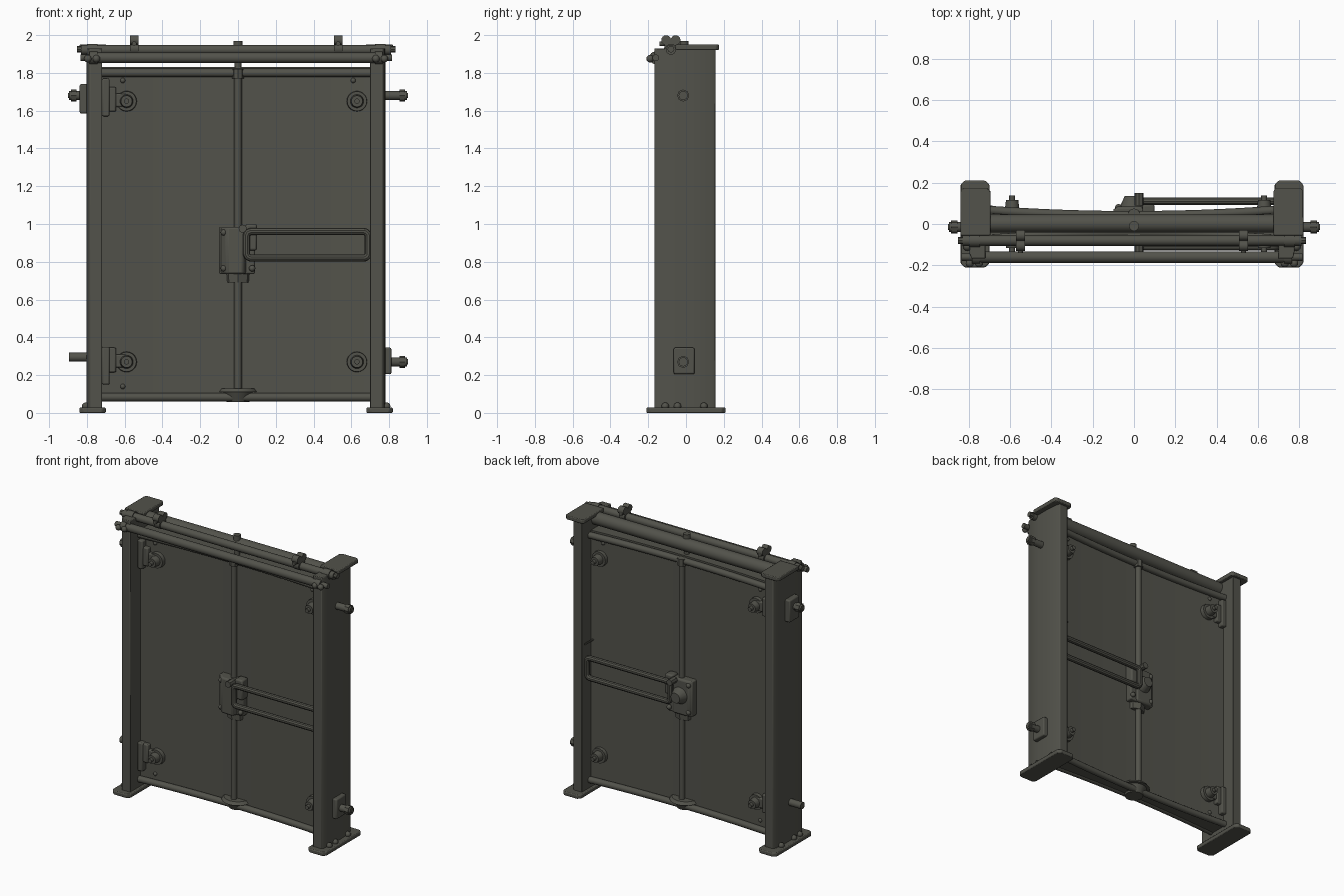
import bpy, bmesh, math
from mathutils import Vector

if "Cube" in bpy.data.objects:
    bpy.data.objects.remove(bpy.data.objects["Cube"])

mat = bpy.data.materials.new("dark_olive_grey")
mat.diffuse_color = (0.085, 0.085, 0.070, 1)
mat.use_nodes = True
mat.node_tree.nodes["Principled BSDF"].inputs["Base Color"].default_value = mat.diffuse_color
CX = -0.01  # mirror line of the frame


def finish(name, bm, bevel=0.0):
    bmesh.ops.recalc_face_normals(bm, faces=bm.faces)
    me = bpy.data.meshes.new(name)
    bm.to_mesh(me)
    bm.free()
    ob = bpy.data.objects.new(name, me)
    bpy.context.collection.objects.link(ob)
    me.materials.append(mat)
    if bevel:
        m = ob.modifiers.new("bevel", 'BEVEL')
        m.width, m.segments, m.limit_method = bevel, 2, 'ANGLE'
    bpy.ops.object.select_all(action='DESELECT')
    ob.select_set(True)
    bpy.context.view_layer.objects.active = ob
    bpy.ops.object.shade_smooth_by_angle(angle=math.radians(35))
    return ob


def prism(name, pts, z0, z1, bevel=0.0):
    bm = bmesh.new()
    lo = [bm.verts.new((x, y, z0)) for x, y in pts]
    hi = [bm.verts.new((x, y, z1)) for x, y in pts]
    n = len(pts)
    bm.faces.new(lo)
    bm.faces.new(hi)
    for i in range(n):
        j = (i + 1) % n
        bm.faces.new((lo[i], lo[j], hi[j], hi[i]))
    return finish(name, bm, bevel)


def box(name, x0, x1, y0, y1, z0, z1, bevel=0.0):
    return prism(name, [(x0, y0), (x1, y0), (x1, y1), (x0, y1)], z0, z1, bevel)


def rod(name, a, b, r, r2=None, n=16):
    a, b = Vector(a), Vector(b)
    d = b - a
    bm = bmesh.new()
    bmesh.ops.create_cone(bm, cap_ends=True, segments=n, radius1=r,
                          radius2=r if r2 is None else r2, depth=d.length)
    bm.transform(d.to_track_quat('Z', 'Y').to_matrix().to_4x4())
    bmesh.ops.translate(bm, verts=bm.verts, vec=(a + b) / 2)
    return finish(name, bm)


def ball(name, p, r):
    bm = bmesh.new()
    bmesh.ops.create_uvsphere(bm, u_segments=12, v_segments=8, radius=r)
    bmesh.ops.translate(bm, verts=bm.verts, vec=p)
    return finish(name, bm)


def loft(name, xs, section):
    bm = bmesh.new()
    rings = [[bm.verts.new((x, y, z)) for y, z in section(x)] for x in xs]
    n = len(rings[0])
    bm.faces.new(rings[0])
    bm.faces.new(rings[-1])
    for a, b in zip(rings, rings[1:]):
        for i in range(n):
            j = (i + 1) % n
            bm.faces.new((a[i], a[j], b[j], b[i]))
    return finish(name, bm)


def loop_tube(name, pts, r, n=10):
    """Closed tube around a flat loop lying in the xz plane."""
    bm = bmesh.new()
    rings = []
    m = len(pts)
    for i, p in enumerate(pts):
        t = (Vector(pts[(i + 1) % m]) - Vector(pts[i - 1])).normalized()
        side = t.cross(Vector((0, 1, 0)))
        rings.append([bm.verts.new(Vector(p) + r * (math.cos(k * math.tau / n) * side
                      + math.sin(k * math.tau / n) * Vector((0, 1, 0)))) for k in range(n)])
    for i in range(m):
        a, b = rings[i], rings[(i + 1) % m]
        for k in range(n):
            bm.faces.new((a[k], a[(k + 1) % n], b[(k + 1) % n], b[k]))
    return finish(name, bm)


# Door panel, slightly flared to both ends
xs = [CX + 0.715 * i / 14 for i in range(-14, 15)]


def half_thickness(x):
    return 0.028 + 0.027 * (abs(x - CX) / 0.715) ** 2


def panel_section(x):
    t = half_thickness(x)
    return [(-t, 0.07), (t, 0.07), (t, 1.83), (-t, 1.83)]


loft("door_panel", xs, panel_section)

# Tubular rails along top and bottom of each face, and the upright poles
for s, face in ((-1, "front"), (1, "back")):
    for part, zc in (("top_rail", 1.80), ("bottom_rail", 0.083)):
        def rail_section(x):
            y = s * (half_thickness(x) + 0.013)
            return [(y + 0.022 * math.cos(k * math.tau / 12), zc + 0.022 * math.sin(k * math.tau / 12))
                    for k in range(12)]
        loft(face + "_" + part, xs, rail_section)
    rod(face + "_pole", (0, s * 0.045, 0.11), (0, s * 0.045, 1.80), 0.02)
    rod(face + "_pole_collar", (0, s * 0.045, 1.77), (0, s * 0.045, 1.82), 0.031, n=8)

# Side posts, feet and caps
for s, side in ((-1, "left"), (1, "right")):
    def X(v):
        return CX + s * v
    prof = [(0.71, -0.168), (0.775, -0.168), (0.785, -0.15), (0.792, -0.05), (0.792, 0.04),
            (0.785, 0.13), (0.775, 0.155), (0.71, 0.155)]
    prism(side + "_post", [(X(a), b) for a, b in prof], 0.02, 1.93, 0.004)
    foot = [(0.69, -0.19), (0.71, -0.21), (0.81, -0.21), (0.83, -0.19),
            (0.83, 0.19), (0.81, 0.21), (0.71, 0.21), (0.69, 0.19)]
    prism(side + "_foot", [(X(a), b) for a, b in foot], 0, 0.028, 0.006)
    cap = [(0.685, -0.055), (0.83, -0.055), (0.83, 0.16), (0.815, 0.175), (0.70, 0.175), (0.685, 0.16)]
    prism(side + "_cap", [(X(a), b) for a, b in cap], 1.922, 1.95, 0.005)
    for y in (-0.11, -0.045, 0.095):
        ball(side + "_foot_bolt", (X(0.797), y, 0.035), 0.02)
    # Collars and bolts holding the overhead tubes
    rod(side + "_tube_collar", (X(0.735), -0.08, 1.922), (X(0.79), -0.08, 1.922), 0.032)
    rod(side + "_tube_collar", (X(0.735), -0.16, 1.88), (X(0.775), -0.16, 1.88), 0.034)
    rod(side + "_clamp_bolt", (X(0.75), -0.16, 1.88), (X(0.825), -0.16, 1.88), 0.018)
    for v in (0.74, 0.785):
        ball(side + "_clamp_knob", (X(v), -0.19, 1.875), 0.02)
    rod(side + "_tube_end", (X(0.80), -0.08, 1.925), (X(0.843), -0.08, 1.925), 0.018, n=8)

# Wide header tube, two front tubes and the loop clips
rod("header_tube", (CX - 0.715, 0.003, 1.897), (CX + 0.715, 0.003, 1.897), 0.044, n=24)
rod("rear_overhead_tube", (CX - 0.82, -0.08, 1.922), (CX + 0.82, -0.08, 1.922), 0.026, n=20)
rod("front_overhead_tube", (CX - 0.76, -0.16, 1.88), (CX + 0.76, -0.16, 1.88), 0.028, n=20)
for x in (-0.55, 0.53):
    rod("tube_clip", (x - 0.022, -0.08, 1.93), (x + 0.022, -0.08, 1.93), 0.036)
    for y in (-0.105, -0.055):
        rod("clip_ear", (x - 0.022, y, 1.973), (x + 0.022, y, 1.973), 0.026)
    rod("clip_pin", (x, -0.14, 1.955), (x, -0.03, 1.955), 0.012)

# Pivot through the header, and the boss under the poles
rod("top_pivot", (0, -0.01, 1.82), (0, -0.01, 1.95), 0.018)
rod("pivot_cap", (0, -0.01, 1.935), (0, -0.01, 1.97), 0.024)
rod("pole_boss", (0, 0, 0.058), (0, 0, 0.112), 0.06, 0.085)
rod("pole_flange", (0, 0, 0.11), (0, 0, 0.13), 0.105, 0.09, 20)

# Latch housing with tapered lock on the back
prism("latch_housing", [(-0.10, -0.06), (-0.06, -0.10), (0.03, -0.105), (0.045, -0.06),
                        (0.045, 0.085), (-0.085, 0.085), (-0.10, 0.06)], 0.735, 0.985, 0.012)
box("latch_plate", -0.10, 0.09, -0.07, 0.075, 0.735, 0.985, 0.008)
rod("latch_lock", (-0.01, 0.07, 0.87), (-0.01, 0.135, 0.87), 0.065, 0.035)
rod("latch_collar", (0, 0, 0.69), (0, 0, 0.74), 0.068, 0.072, 8)

# Long loop handles, front and back, with hinge and rivets
corners = [(0.69, 0.96, 0), (0.045, 0.96, 1), (0.045, 0.82, 2), (0.69, 0.82, 3)]
for y in (-0.11, 0.11):
    path = []
    for x, z, q in corners:
        cx, cz = x + (0.025 if x < 0.3 else -0.025), z + (0.025 if z < 0.9 else -0.025)
        for k in range(6):
            a = (q + k / 5) * math.pi / 2
            path.append((cx + 0.025 * math.cos(a), y, cz + 0.025 * math.sin(a)))
    loop_tube("loop_handle", path, 0.019)
    s = math.copysign(1, y)
    box("handle_hinge", 0.04, 0.10, *sorted((s * 0.03, s * 0.095)), 0.86, 1.0, 0.01)
    rod("hinge_bolt", (0.025, s * 0.09, 0.975), (0.025, s * 0.15, 0.975), 0.022, n=8)
    for x, z in ((-0.075, 0.765), (-0.075, 0.955), (0.075, 0.765)):
        ball("latch_rivet", (x, s * 0.08, z), 0.017)

# Corner knobs on both faces, with hinge brackets on the left
for z in (1.65, 0.27):
    for s in (-1, 1):
        for x in (-0.59, 0.63):
            rod("corner_knob_base", (x, s * 0.03, z), (x, s * 0.07, z), 0.056, 0.052, 20)
            rod("corner_knob", (x, s * 0.065, z), (x, s * 0.115, z), 0.036, 0.03, 20)
            rod("corner_knob_stem", (x, s * 0.11, z), (x, s * 0.138, z), 0.014)
        ball("panel_rivet", (-0.61, s * 0.045, 1.76 if z > 1 else 0.14), 0.014)
        if z > 1:
            ball("panel_rivet", (0.61, s * 0.045, 1.76), 0.014)
    zc = z + (0.02 if z > 1 else -0.02)
    box("hinge_plate", -0.72, -0.68, -0.09, 0.09, zc - 0.10, zc + 0.10, 0.008)
    box("hinge_block", -0.69, -0.645, -0.08, 0.08, z - 0.055, z + 0.075, 0.008)
    box("hinge_arm", -0.65, -0.59, -0.075, 0.075, z - 0.03, z + 0.04, 0.008)

# Bolts through the outer sides; two of them carry a mounting plate
box("left_mount_plate", -0.838, -0.79, -0.065, 0.045, 1.585, 1.74, 0.008)
box("right_mount_plate", 0.77, 0.812, -0.065, 0.045, 0.205, 0.345, 0.008)
for s, z, collar in ((-1, 1.68, 1), (1, 1.68, 1), (1, 0.27, 1), (-1, 0.295, 0)):
    rod("side_bolt", (s * 0.75, -0.015, z), (s * 0.895, -0.015, z), 0.024)
    if collar:
        rod("side_bolt_nut", (s * 0.855, -0.015, z), (s * 0.885, -0.015, z), 0.032, n=8)
        rod("side_bolt_tip", (s * 0.88, -0.015, z), (s * 0.9, -0.015, z), 0.014)

# Small stop pin beside the right post
rod("stop_pin", (0.685, 0.02, 1.065), (0.685, 0.14, 1.065), 0.006, n=8)
